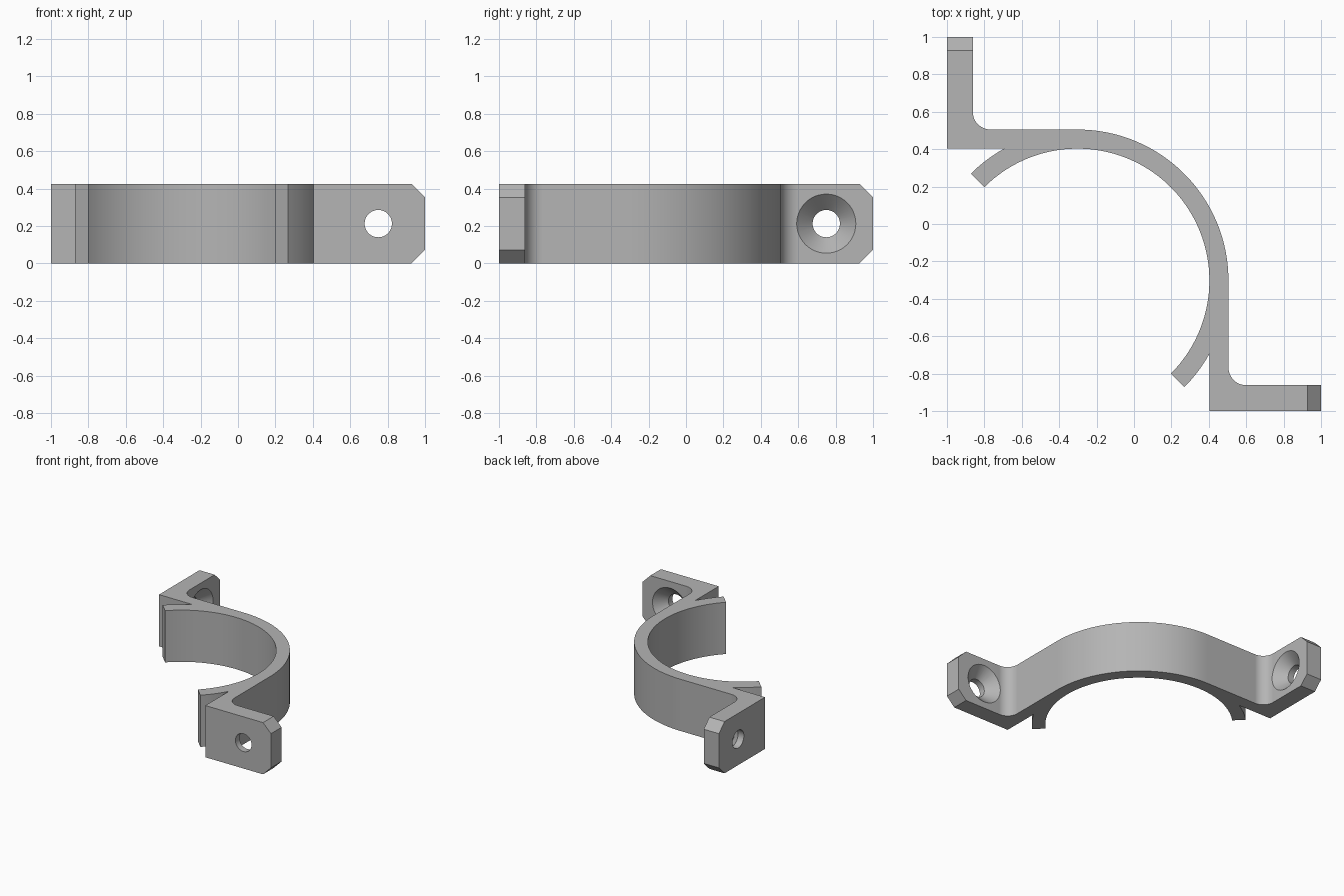
import bpy, bmesh
from math import cos, sin, radians, degrees, atan2, sqrt
from mathutils import Vector

cube = bpy.data.objects.get("Cube")
if cube:
    bpy.data.objects.remove(cube, do_unlink=True)

HEIGHT = 0.425
CENTRE = -0.302              # ring centre, on both x and y
OUTER, INNER = 0.807, 0.705
TAB_FACE = -0.862            # countersunk side of the tab
FILLET = 0.095
CHAMFER = 0.072
HOLE_AT, HOLE_R, SINK_R = 0.75, 0.073, 0.158

grey = bpy.data.materials.new("light grey")
grey.use_nodes = True
colour = (0.46, 0.46, 0.46, 1)
grey.diffuse_color = colour
grey.node_tree.nodes["Principled BSDF"].inputs["Base Color"].default_value = colour


def arc(cx, cy, r, start, end, steps):
    angles = [radians(start + (end - start) * i / steps) for i in range(steps + 1)]
    return [(cx + r * cos(a), cy + r * sin(a)) for a in angles]


def make_object(name, bm):
    bmesh.ops.recalc_face_normals(bm, faces=bm.faces)
    mesh = bpy.data.meshes.new(name)
    bm.to_mesh(mesh)
    bm.free()
    obj = bpy.data.objects.new(name, mesh)
    bpy.context.collection.objects.link(obj)
    mesh.materials.append(grey)
    return obj


# Half outline: strap, fillet, mounting tab, spring lip, inner bore
side = CENTRE + INNER
outside = CENTRE + OUTER
drop = sqrt(OUTER ** 2 - INNER ** 2)
lip_start = -degrees(atan2(drop, INNER))
half = arc(CENTRE, CENTRE, OUTER, 45, 0, 24)
half += arc(outside + FILLET, TAB_FACE + FILLET, FILLET, 180, 270, 12)
half += [(1, TAB_FACE), (1, -1), (side, -1)]
half += arc(CENTRE, CENTRE, OUTER, lip_start, -45, 8)
half += arc(CENTRE, CENTRE, INNER, -45, 45, 48)
outline = half + [(y, x) for x, y in reversed(half[1:-1])]

# Extrude the outline into the clamp
bm = bmesh.new()
base = bm.faces.new([bm.verts.new((x, y, 0)) for x, y in outline])
grown = bmesh.ops.extrude_face_region(bm, geom=[base])
top = [v for v in grown["geom"] if isinstance(v, bmesh.types.BMVert)]
bmesh.ops.translate(bm, verts=top, vec=(0, 0, HEIGHT))

# Chamfer the tab tips, top and bottom
for axis in (Vector((1, 0, 0)), Vector((0, 1, 0))):
    for up, z in ((1, HEIGHT - CHAMFER), (-1, CHAMFER)):
        cut = bmesh.ops.bisect_plane(
            bm, geom=bm.verts[:] + bm.edges[:] + bm.faces[:],
            plane_co=axis + Vector((0, 0, z)),
            plane_no=axis + Vector((0, 0, up)), clear_outer=True)
        rim = [e for e in cut["geom_cut"] if isinstance(e, bmesh.types.BMEdge)]
        bmesh.ops.edgeloop_fill(bm, edges=rim)
clamp = make_object("pipe_clamp", bm)

# Countersunk screw holes, swept from a stepped profile
slope = SINK_R - HOLE_R
levels = [(HOLE_R, -1.1), (HOLE_R, TAB_FACE - slope),
          (SINK_R, TAB_FACE), (SINK_R + 0.02, TAB_FACE + 0.02)]
for swap in (False, True):
    bm = bmesh.new()
    rings = []
    for r, depth in levels:
        ring = []
        for u, z in arc(HOLE_AT, HEIGHT / 2, r, 0, 352.5, 47):
            ring.append(bm.verts.new((depth, u, z) if swap else (u, depth, z)))
        rings.append(ring)
    for a, b in zip(rings, rings[1:]):
        for i in range(len(a)):
            bm.faces.new((a[i - 1], a[i], b[i], b[i - 1]))
    bm.faces.new(rings[0])
    bm.faces.new(rings[-1])
    cutter = make_object("screw_hole_cutter", bm)
    cutter.hide_render = True
    mod = clamp.modifiers.new("screw_hole", 'BOOLEAN')
    mod.operation = 'DIFFERENCE'
    mod.solver = 'EXACT'
    mod.object = cutter
    bpy.context.view_layer.objects.active = clamp
    bpy.ops.object.modifier_apply(modifier=mod.name)
    bpy.data.objects.remove(cutter, do_unlink=True)

# Smooth curved walls, crisp edges
bpy.ops.object.select_all(action='DESELECT')
clamp.select_set(True)
bpy.context.view_layer.objects.active = clamp
bpy.ops.object.shade_smooth_by_angle(angle=radians(30))
weighted = clamp.modifiers.new("flat_shading", 'WEIGHTED_NORMAL')
weighted.keep_sharp = True
